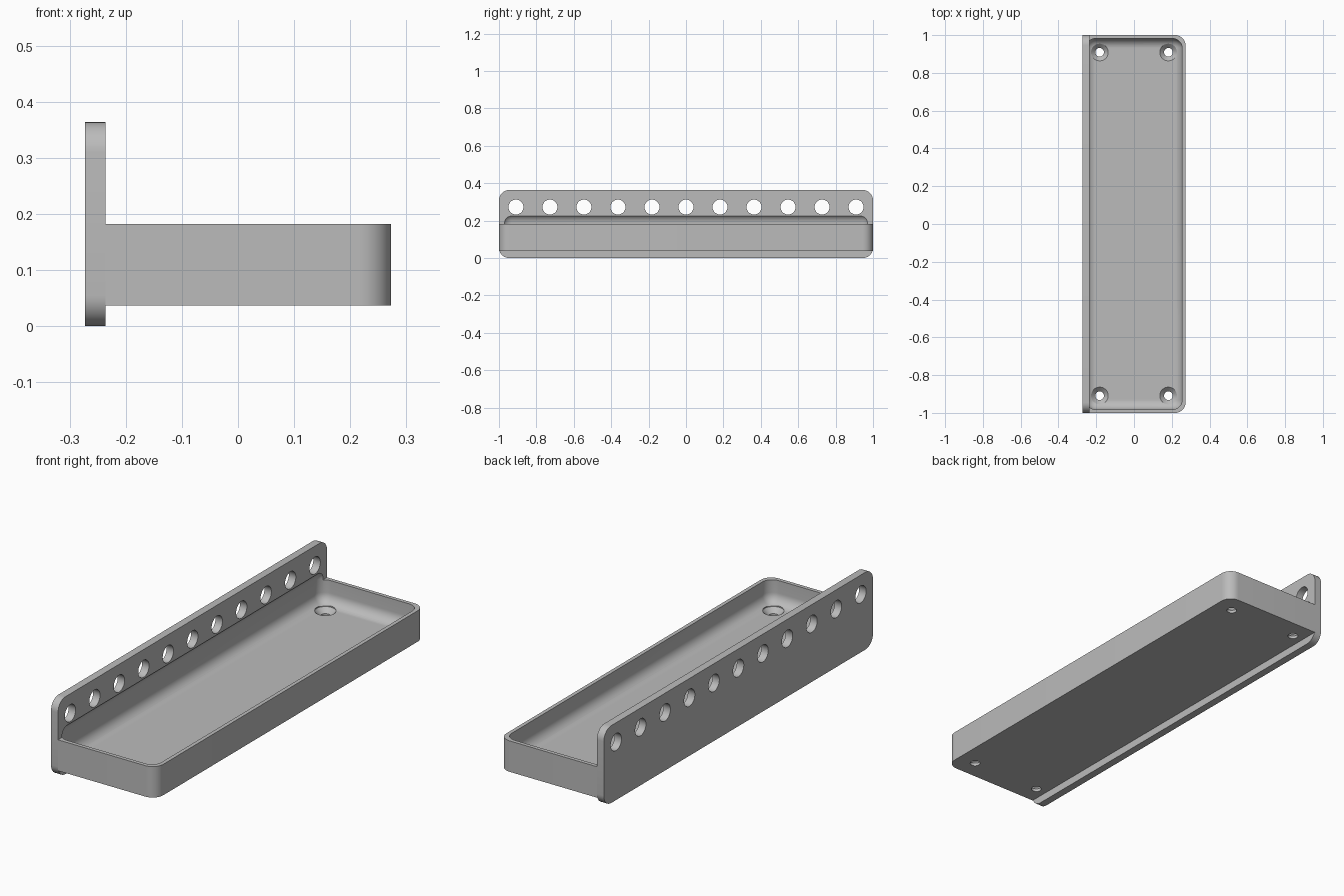
import bpy
import bmesh
import math
from mathutils import Matrix

cube = bpy.data.objects.get("Cube")
if cube:
    bpy.data.objects.remove(cube, do_unlink=True)

U = 2 / 110                      # design unit
HALF = 55 * U
BACK, FACE, FRONT = -15 * U, -13 * U, 15 * U

grey = bpy.data.materials.new("mid grey")
grey.use_nodes = True
colour = (0.5, 0.5, 0.5, 1)
grey.diffuse_color = colour
grey.node_tree.nodes["Principled BSDF"].inputs["Base Color"].default_value = colour


def make_object(name, bm):
    bmesh.ops.recalc_face_normals(bm, faces=bm.faces)
    mesh = bpy.data.meshes.new(name)
    bm.to_mesh(mesh)
    bm.free()
    mesh.materials.append(grey)
    obj = bpy.data.objects.new(name, mesh)
    bpy.context.collection.objects.link(obj)
    return obj


def rounded_box(name, low, high, radius, pick, segments=10):
    """Box between two corners, with the edges chosen by pick rounded."""
    bm = bmesh.new()
    bmesh.ops.create_cube(bm, size=1)
    for v in bm.verts:
        v.co = [lo + (c + 0.5) * (hi - lo) for c, lo, hi in zip(v.co, low, high)]
    edges = [e for e in bm.edges if pick(e.verts[0].co, e.verts[1].co)]
    bmesh.ops.bevel(bm, geom=edges, offset=radius, segments=segments,
                    profile=0.5, affect='EDGES')
    return make_object(name, bm)


def lathe(bm, profile, matrix, sides=48):
    """Closed turned solid from (radius, height) pairs."""
    rings = []
    for r, z in profile:
        angles = [2 * math.pi * i / sides for i in range(sides)]
        rings.append([bm.verts.new(matrix @ Matrix.Translation(
            (r * math.cos(a), r * math.sin(a), z)).translation) for a in angles])
    for a, b in zip(rings, rings[1:]):
        for i in range(sides):
            j = (i + 1) % sides
            bm.faces.new((a[i], a[j], b[j], b[i]))
    bm.faces.new(rings[0][::-1])
    bm.faces.new(rings[-1])


def cut(obj, cutters):
    for c in cutters:
        mod = obj.modifiers.new("cut", 'BOOLEAN')
        mod.operation, mod.solver, mod.object = 'DIFFERENCE', 'EXACT', c
    depsgraph = bpy.context.evaluated_depsgraph_get()
    mesh = bpy.data.meshes.new_from_object(obj.evaluated_get(depsgraph))
    obj.modifiers.clear()
    obj.data = mesh


# Upright plate with rounded corners
back_plate = rounded_box("back_plate", (BACK, -HALF, 0), (FACE, HALF, 20 * U), 3 * U,
                         lambda a, b: abs(a.x - b.x) > 0.01)

# Tray body, rounded at the two outer corners
tray = rounded_box("tray", (FACE, -HALF, 2 * U), (FRONT, HALF, 10 * U), 3 * U,
                   lambda a, b: abs(a.z - b.z) > 0.01 and a.x > 0)

# Filleted hollow, reaching slightly into the plate
hollow = rounded_box("hollow_cutter", (BACK + U, U - HALF, 4 * U),
                     (FRONT - U, HALF - U, 13 * U), 0.05, lambda a, b: True)

# Row of round holes along the plate
bm = bmesh.new()
for i in range(-5, 6):
    place = Matrix.Translation((BACK, i * 10 * U, 15 * U)) @ Matrix.Rotation(math.pi / 2, 4, 'Y')
    lathe(bm, [(2.2 * U, -U), (2.2 * U, 3 * U)], place)
row_holes = make_object("row_hole_cutter", bm)

# Countersunk screw holes in the tray floor
bm = bmesh.new()
for sx in (-1, 1):
    for sy in (-1, 1):
        place = Matrix.Translation((sx * 10 * U, sy * 50 * U, 0))
        lathe(bm, [(1.25 * U, U), (1.25 * U, 2.75 * U),
                   (2.5 * U, 4 * U), (2.5 * U, 7 * U)], place)
screw_holes = make_object("screw_hole_cutter", bm)

cut(back_plate, [hollow, row_holes])
cut(tray, [hollow, screw_holes])
for helper in (hollow, row_holes, screw_holes):
    bpy.data.objects.remove(helper, do_unlink=True)

# Smooth the fillets and keep the sharp edges
for obj in bpy.context.selected_objects:
    obj.select_set(False)
for obj in (back_plate, tray):
    obj.select_set(True)
bpy.context.view_layer.objects.active = tray
bpy.ops.object.shade_smooth_by_angle(angle=math.radians(30))
